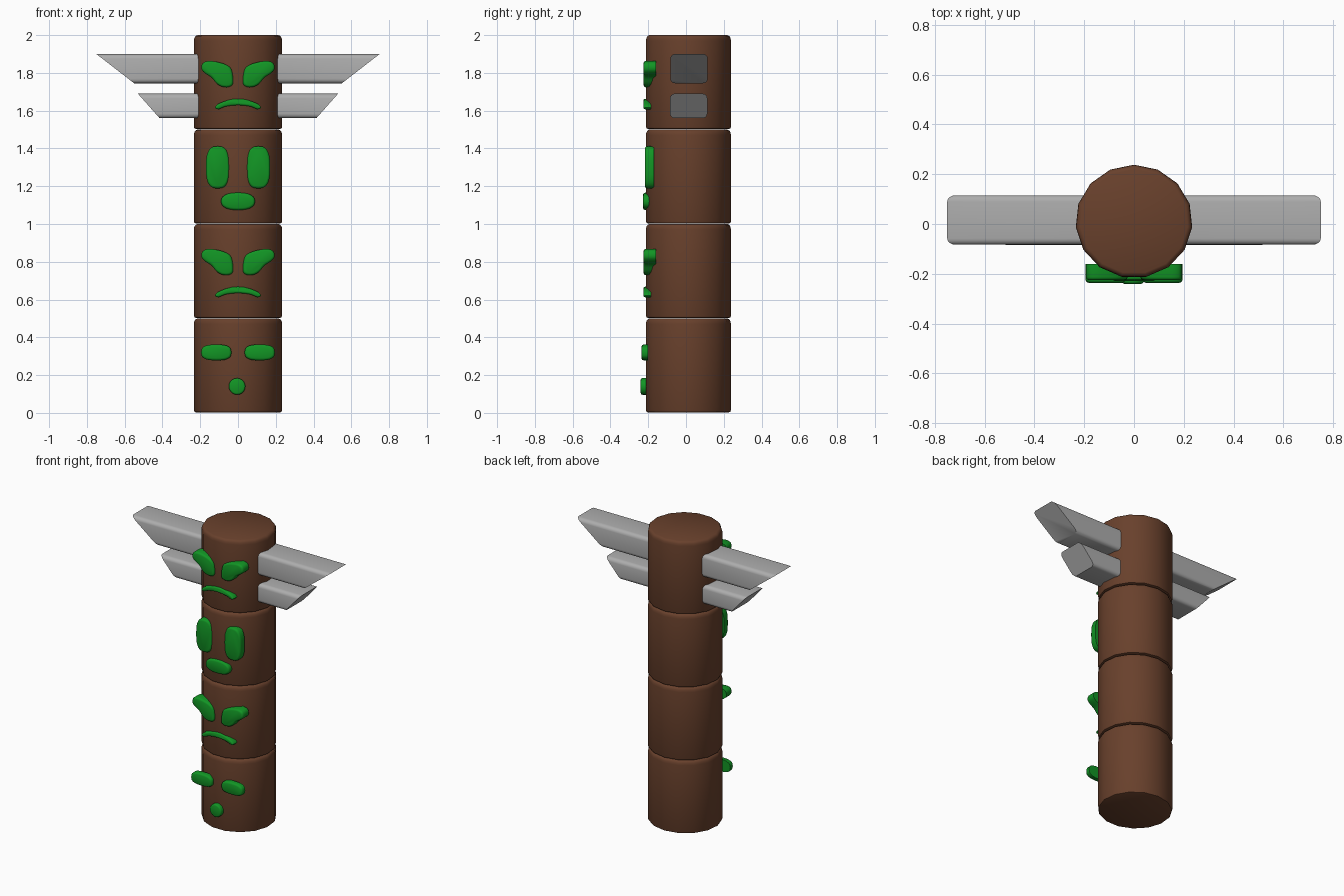
import bpy, bmesh, math

if "Cube" in bpy.data.objects:
    bpy.data.objects.remove(bpy.data.objects["Cube"])


def material(name, rgb):
    m = bpy.data.materials.new(name)
    m.diffuse_color = (*rgb, 1)
    m.use_nodes = True
    m.node_tree.nodes["Principled BSDF"].inputs["Base Color"].default_value = m.diffuse_color
    return m


WOOD = material("brown wood", (0.14, 0.052, 0.025))
PAINT = material("green paint", (0.006, 0.30, 0.018))
METAL = material("light grey", (0.42, 0.42, 0.42))


def finish(name, bm, mat, angle=40):
    bmesh.ops.recalc_face_normals(bm, faces=bm.faces)
    me = bpy.data.meshes.new(name)
    bm.to_mesh(me)
    bm.free()
    me.materials.append(mat)
    ob = bpy.data.objects.new(name, me)
    bpy.context.collection.objects.link(ob)
    bpy.ops.object.select_all(action='DESELECT')
    ob.select_set(True)
    bpy.context.view_layer.objects.active = ob
    bpy.ops.object.shade_smooth_by_angle(angle=math.radians(angle))
    return ob


def loft(name, rings, mat, angle=40):
    """Skin a list of closed rings and cap both ends."""
    bm = bmesh.new()
    vs = [[bm.verts.new(p) for p in ring] for ring in rings]
    n = len(vs[0])
    for a, b in zip(vs, vs[1:]):
        for i in range(n):
            j = (i + 1) % n
            bm.faces.new((a[i], a[j], b[j], b[i]))
    bm.faces.new(vs[0])
    bm.faces.new(vs[-1])
    return finish(name, bm, mat, angle)


# Log sections: 15-sided, rounded more at the top than at the bottom
SIDES = 15
PROFILE = [(0.955, 0.003), (0.985, 0.006), (1, 0.014), (1, 0.470),
           (0.99, 0.484), (0.965, 0.494), (0.92, 0.499)]


def log_section(name, z0):
    rings = []
    for s, z in PROFILE:
        rings.append([(0.235 * s * math.sin(2 * math.pi * i / SIDES),
                       0.0105 + 0.2275 * s * math.cos(2 * math.pi * i / SIDES),
                       z0 + z * 1.001) for i in range(SIDES)])
    loft(name, rings, WOOD)


for k in range(4):
    log_section(f"log_section_{k + 1}", 0.5 * k)


# Wings: rounded rectangular bars with a slanted tip
def wing(name, side, z0, z1, x_low, x_high, y0, y1, r=0.025):
    section = []
    for cy, cz, start in ((y1 - r, z1 - r, 0), (y0 + r, z1 - r, 90),
                          (y0 + r, z0 + r, 180), (y1 - r, z0 + r, 270)):
        for k in range(5):
            a = math.radians(start + 22.5 * k)
            section.append((cy + r * math.cos(a), cz + r * math.sin(a)))
    root = [(side * 0.17, y, z) for y, z in section]
    tip = [(side * (x_low + (x_high - x_low) * (z - z0) / (z1 - z0)), y, z)
           for y, z in section]
    loft(name, [root, tip], METAL)


for label, s in (("right", 1), ("left", -1)):
    wing(f"upper_wing_{label}", s, 1.745, 1.90, 0.55, 0.75, -0.083, 0.115)
    wing(f"lower_wing_{label}", s, 1.56, 1.69, 0.415, 0.53, -0.085, 0.113)


# Face features: outlines in x/z, extruded in y with a softened front rim
def smooth_outline(pts, steps=3):
    """Closed Catmull-Rom curve through the points."""
    out, n = [], len(pts)
    for i in range(n):
        p = [pts[(i + d) % n] for d in (-1, 0, 1, 2)]
        for k in range(steps):
            t = k / steps
            out.append(tuple(0.5 * (2 * b + (c - a) * t
                                    + (2 * a - 5 * b + 4 * c - d) * t * t
                                    + (3 * b - a - 3 * c + d) * t ** 3)
                             for a, b, c, d in zip(*p)))
    return out


def superellipse(cx, cz, rx, rz, power, n=28):
    def f(v):
        return math.copysign(abs(v) ** (2 / power), v)
    return [(cx + rx * f(math.cos(2 * math.pi * i / n)),
             cz + rz * f(math.sin(2 * math.pi * i / n))) for i in range(n)]


def inset(pts, d):
    """Move an outline inward along its normals."""
    n = len(pts)
    area = sum(pts[i - 1][0] * pts[i][1] - pts[i][0] * pts[i - 1][1]
               for i in range(n))
    sign = 1 if area > 0 else -1
    res = []
    for i in range(n):
        (ax, az), (bx, bz) = pts[i - 1], pts[(i + 1) % n]
        tx, tz = bx - ax, bz - az
        l = math.hypot(tx, tz) or 1
        res.append((pts[i][0] - sign * tz / l * d, pts[i][1] + sign * tx / l * d))
    return res


def feature(name, pts, front, back, rim=0.012):
    rings = [[(x, back, z) for x, z in pts]]
    for d, y in ((0, front + rim), (rim * 0.3, front + rim * 0.3), (rim, front)):
        rings.append([(x, y, z) for x, z in inset(pts, d)])
    loft(name, rings, PAINT, 50)


def eye_pair(name, pts, front, back):
    for label, s in (("right", 1), ("left", -1)):
        feature(f"{name}_{label}", [(s * x, z) for x, z in pts], front, back)


# Angry faces on the second and fourth sections
ANGRY = [(0.028, 0.745), (0.027, 0.785), (0.036, 0.825), (0.06, 0.847),
         (0.105, 0.862), (0.155, 0.868), (0.187, 0.856), (0.193, 0.825),
         (0.175, 0.803), (0.14, 0.78), (0.115, 0.75), (0.085, 0.732),
         (0.05, 0.730)]
FROWN = ([(0.12 * t, 0.668 - 0.036 * t * t) for t in (-0.9, -0.6, -0.3, 0, 0.3, 0.6, 0.9)]
         + [(0.122, 0.622), (0.105, 0.612)]
         + [(0.12 * t, 0.634 - 0.024 * t * t) for t in (0.6, 0.3, 0, -0.3, -0.6)]
         + [(-0.105, 0.612), (-0.122, 0.622)])
for label, dz in (("lower", 0), ("upper", 0.995)):
    eye_pair(f"angry_eye_{label}", smooth_outline([(x, z + dz) for x, z in ANGRY]),
             -0.225, -0.16)
    feature(f"frown_{label}", smooth_outline([(x, z + dz) for x, z in FROWN], 2),
            -0.225, -0.185, 0.008)

# Surprised face on the third section
eye_pair("tall_eye", superellipse(0.108, 1.30, 0.062, 0.112, 2.8), -0.218, -0.17)
feature("oval_mouth", superellipse(0, 1.12, 0.09, 0.046, 2.4), -0.228, -0.19)

# Calm face on the bottom section
eye_pair("wide_eye", superellipse(0.115, 0.32, 0.08, 0.042, 2.8), -0.236, -0.2)
feature("round_mouth", superellipse(-0.005, 0.14, 0.044, 0.044, 2, 20), -0.24, -0.19, 0.009)
